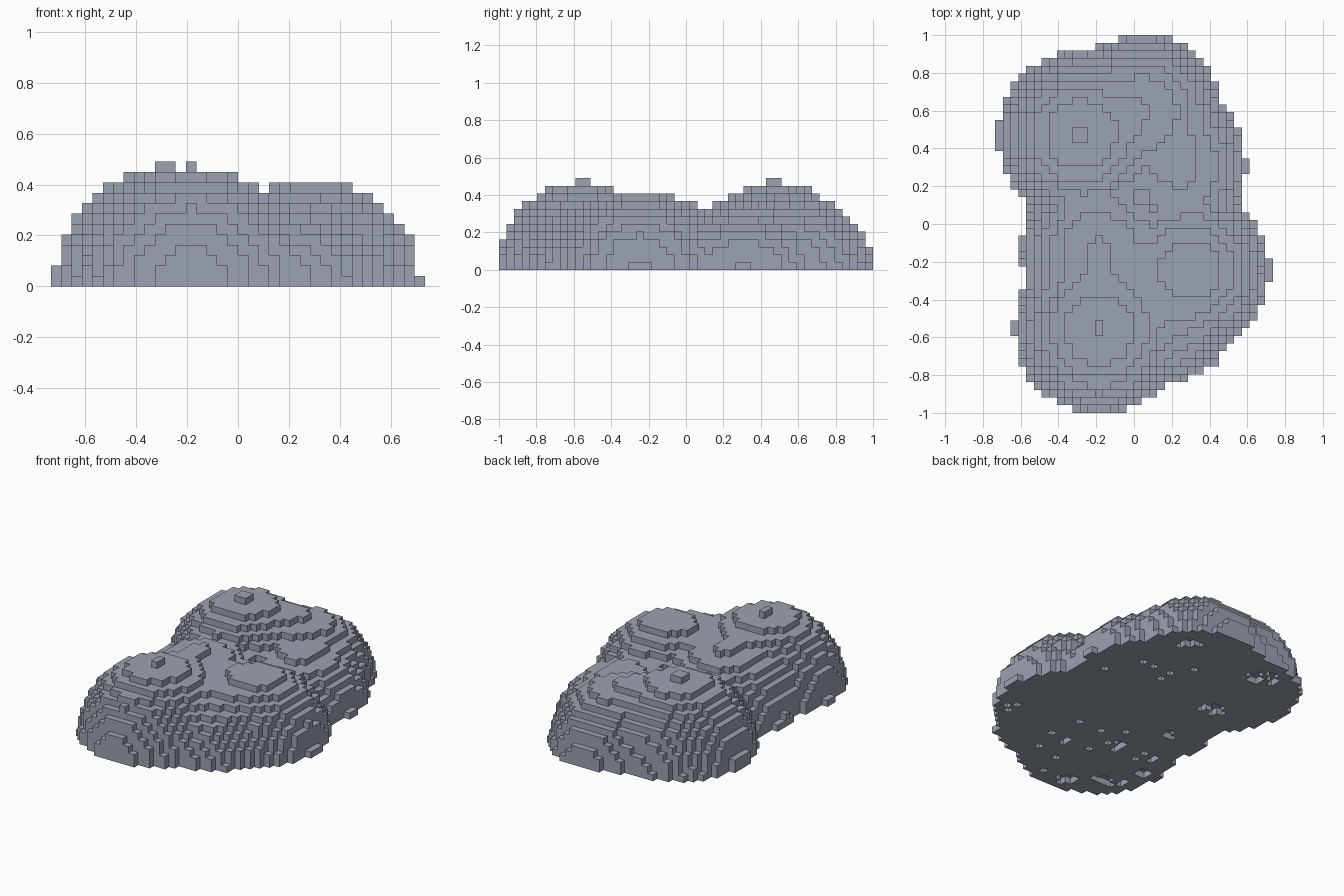
import bpy
import bmesh
import random

if "Cube" in bpy.data.objects:
    bpy.data.objects.remove(bpy.data.objects["Cube"], do_unlink=True)

random.seed(4)
S = 2 / 49                # block size
NX, NY, NZ = 36, 49, 12   # block counts

# Overlapping mounds: centre x, centre y, radius x, radius y, height
MOUNDS = [
    (-0.286, 0.470, 0.437, 0.440, 0.472),   # back right peak
    (0.050, 0.600, 0.400, 0.405, 0.386),    # back shoulder
    (-0.184, -0.140, 0.412, 0.410, 0.392),  # middle peak
    (-0.184, -0.562, 0.450, 0.445, 0.4708), # front peak
    (0.300, -0.245, 0.418, 0.418, 0.418),   # left peak
    (0.240, 0.310, 0.355, 0.400, 0.318),    # left saddle
    (0.200, -0.500, 0.325, 0.325, 0.310),   # front left slope
]

# Hollows in the underside: centre x, centre y, radius
HOLLOWS = [
    (-0.20, -0.42, 0.06), (-0.37, -0.12, 0.05), (-0.36, 0.28, 0.07),
    (-0.35, 0.75, 0.09), (0.57, -0.45, 0.07), (0.24, 0.80, 0.06),
    (-0.22, -0.91, 0.07), (-0.42, -0.78, 0.08), (-0.56, -0.56, 0.07),
]


def centre(i, j, k):
    return (i + 0.5 - NX / 2) * S, (j + 0.5 - NY / 2) * S, (k + 0.5) * S


def inside(i, j, k):
    """Blend the mounds into one soft heap and test a block centre."""
    x, y, z = centre(i, j, k)
    field = 0.0
    for cx, cy, rx, ry, rz in MOUNDS:
        d2 = ((x - cx) / rx) ** 2 + ((y - cy) / ry) ** 2 + (z / rz) ** 2
        field += max(d2, 0.01) ** -6
    return field >= 1


blocks = {(i, j, k) for i in range(NX) for j in range(NY) for k in range(NZ)
          if inside(i, j, k)}

# Ragged hollows and scattered pits underneath, kept inside the rim
floor = {b for b in blocks if b[2] == 0}
for i, j, k in sorted(floor):
    x, y, z = centre(i, j, k)
    near = all((i + a, j + b, 0) in floor for a in (-1, 0, 1) for b in (-1, 0, 1))
    hollow = any((x - cx) ** 2 + (y - cy) ** 2 < r * r for cx, cy, r in HOLLOWS)
    chance = 0.8 if hollow else 0.05 if x + y < -0.3 else 0.01
    if near and (i, j, 1) in blocks and random.random() < chance:
        blocks.discard((i, j, k))

# Skin the blocks with their exposed faces only
SIDES = {
    (1, 0, 0): ((1, 0, 0), (1, 1, 0), (1, 1, 1), (1, 0, 1)),
    (-1, 0, 0): ((0, 0, 0), (0, 0, 1), (0, 1, 1), (0, 1, 0)),
    (0, 1, 0): ((0, 1, 0), (0, 1, 1), (1, 1, 1), (1, 1, 0)),
    (0, -1, 0): ((0, 0, 0), (1, 0, 0), (1, 0, 1), (0, 0, 1)),
    (0, 0, 1): ((0, 0, 1), (1, 0, 1), (1, 1, 1), (0, 1, 1)),
    (0, 0, -1): ((0, 0, 0), (0, 1, 0), (1, 1, 0), (1, 0, 0)),
}
bm = bmesh.new()
verts = {}


def corner(p):
    if p not in verts:
        verts[p] = bm.verts.new(((p[0] - NX / 2) * S, (p[1] - NY / 2) * S, p[2] * S))
    return verts[p]


for i, j, k in sorted(blocks):
    for (a, b, c), quad in SIDES.items():
        if (i + a, j + b, k + c) not in blocks:
            bm.faces.new([corner((i + u, j + v, k + w)) for u, v, w in quad])

mesh = bpy.data.meshes.new("rock_mound")
bm.to_mesh(mesh)
bm.free()

# Blue grey stone
stone = bpy.data.materials.new("blue_grey_stone")
stone.use_nodes = True
colour = (0.33, 0.36, 0.44, 1)
stone.diffuse_color = colour
stone.node_tree.nodes["Principled BSDF"].inputs["Base Color"].default_value = colour
mesh.materials.append(stone)

rock = bpy.data.objects.new("rock_mound", mesh)
bpy.context.collection.objects.link(rock)
